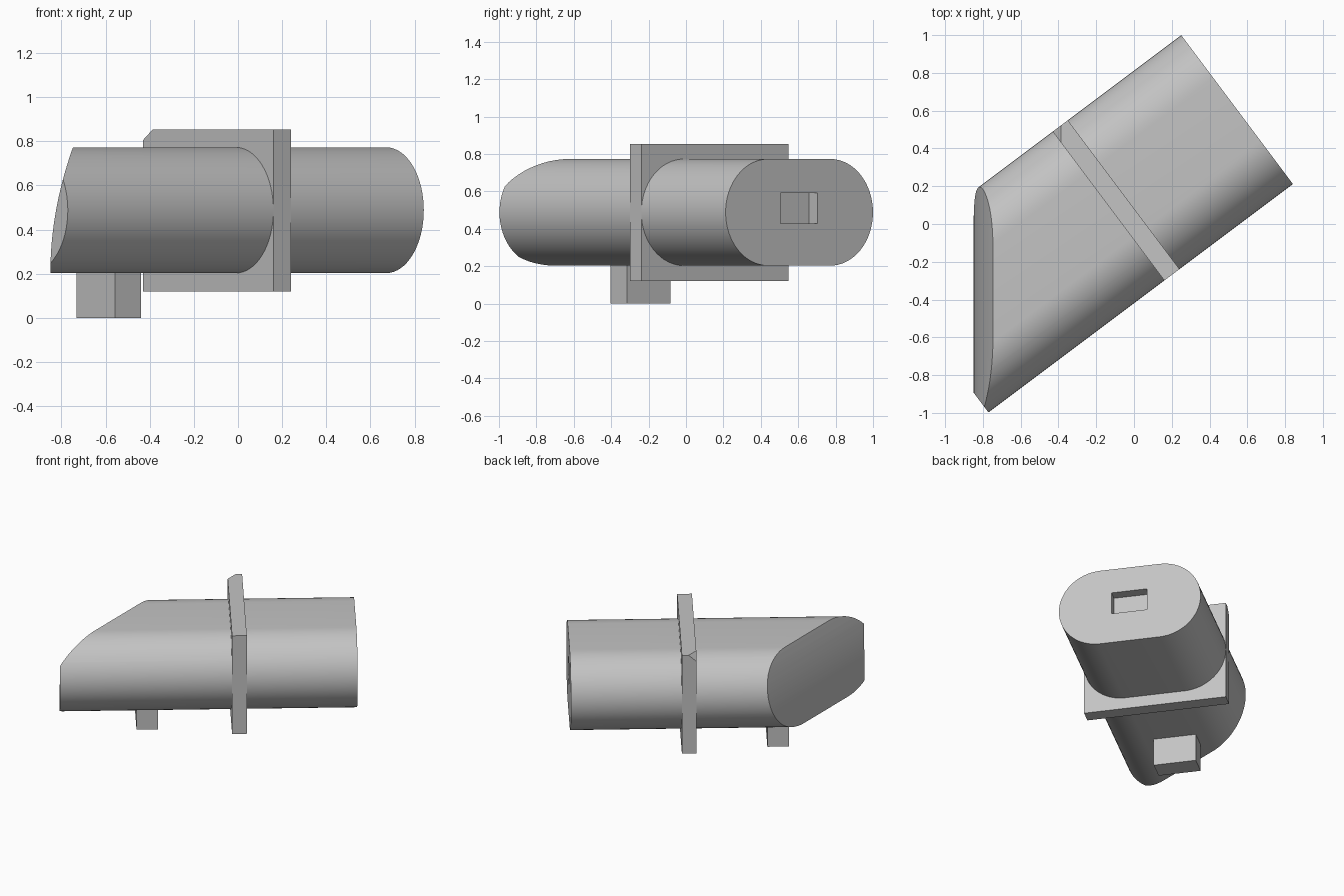
import bpy
import bmesh
import math
from mathutils import Matrix, Vector

cube = bpy.data.objects.get("Cube")
if cube:
    bpy.data.objects.remove(cube, do_unlink=True)

grey = bpy.data.materials.new("plain grey")
grey.use_nodes = True
grey.diffuse_color = (0.55, 0.55, 0.55, 1)
grey.node_tree.nodes["Principled BSDF"].inputs["Base Color"].default_value = (0.55, 0.55, 0.55, 1)

# The parts lie along a slanted axis: local x runs along the body, y across it
TURN = Matrix.Rotation(math.atan2(0.6, 0.8), 4, "Z")
MID_Y, MID_Z = 0.157, 0.488
HALF_WIDTH, RADIUS = 0.4925, 0.285
BACK, NOSE = 0.8, -1.215


def finish(name, bm, turn=True):
    if turn:
        bm.transform(TURN)
    bmesh.ops.recalc_face_normals(bm, faces=bm.faces)
    mesh = bpy.data.meshes.new(name)
    bm.to_mesh(mesh)
    bm.free()
    mesh.materials.append(grey)
    obj = bpy.data.objects.new(name, mesh)
    bpy.context.collection.objects.link(obj)
    return obj


def prism(points, offset):
    bm = bmesh.new()
    face = bm.faces.new([bm.verts.new(p) for p in points])
    new = bmesh.ops.extrude_face_region(bm, geom=[face])["geom"]
    verts = [g for g in new if isinstance(g, bmesh.types.BMVert)]
    bmesh.ops.translate(bm, verts=verts, vec=offset)
    return bm


def box(x0, x1, y0, y1, z0, z1):
    return prism([(x0, y0, z0), (x0, y1, z0), (x0, y1, z1), (x0, y0, z1)], (x1 - x0, 0, 0))


def select_only(obj):
    bpy.ops.object.select_all(action="DESELECT")
    obj.select_set(True)
    bpy.context.view_layer.objects.active = obj


def cut(obj, cutter):
    cutter.hide_render = True
    mod = obj.modifiers.new("cut", "BOOLEAN")
    mod.operation = "DIFFERENCE"
    mod.solver = "EXACT"
    mod.object = cutter
    select_only(obj)
    bpy.ops.object.modifier_apply(modifier=mod.name)
    bpy.data.objects.remove(cutter, do_unlink=True)


# Body: a long bar with a rounded slot section
section = []
steps = 32
for side in (1, -1):
    for i in range(steps + 1):
        a = math.pi * i / steps
        y = MID_Y + side * (HALF_WIDTH - RADIUS + RADIUS * math.sin(a))
        section.append((NOSE, y, MID_Z + side * RADIUS * math.cos(a)))
body = finish("body", prism(section, (BACK - NOSE, 0, 0)))

# Curved face trimming the nose
curve = [(-0.85 + max(z - 0.2, 0) ** 2 / 3.2, -2, z) for z in [0.05 * i for i in range(21)]]
trim = finish("nose_cutter", prism([(-2, -2, 0)] + curve + [(-2, -2, 1)], (0, 4, 0)), turn=False)
cut(body, trim)

# Shallow rectangular pocket in the back end
cut(body, finish("pocket_cutter", box(BACK - 0.075, BACK + 0.1, 0.03, 0.278, 0.428, 0.59)))
select_only(body)
bpy.ops.object.shade_smooth_by_angle(angle=math.radians(25))

# Flange plate with one clipped top corner
bm = box(-0.051, 0.049, MID_Y - HALF_WIDTH, MID_Y + HALF_WIDTH, 0.12, 0.853)
bm.transform(TURN)
res = bmesh.ops.bisect_plane(bm, geom=bm.verts[:] + bm.edges[:] + bm.faces[:],
                             plane_co=Vector((-0.387, 0, 0.853)),
                             plane_no=Vector((-0.055, 0, 0.05)), clear_outer=True)
bmesh.ops.holes_fill(bm, edges=[e for e in bm.edges if e.is_boundary])
finish("flange", bm, turn=False)

# Foot block under the nose
finish("foot", box(-0.687, -0.541, 0.011, 0.303, 0, 0.23))
